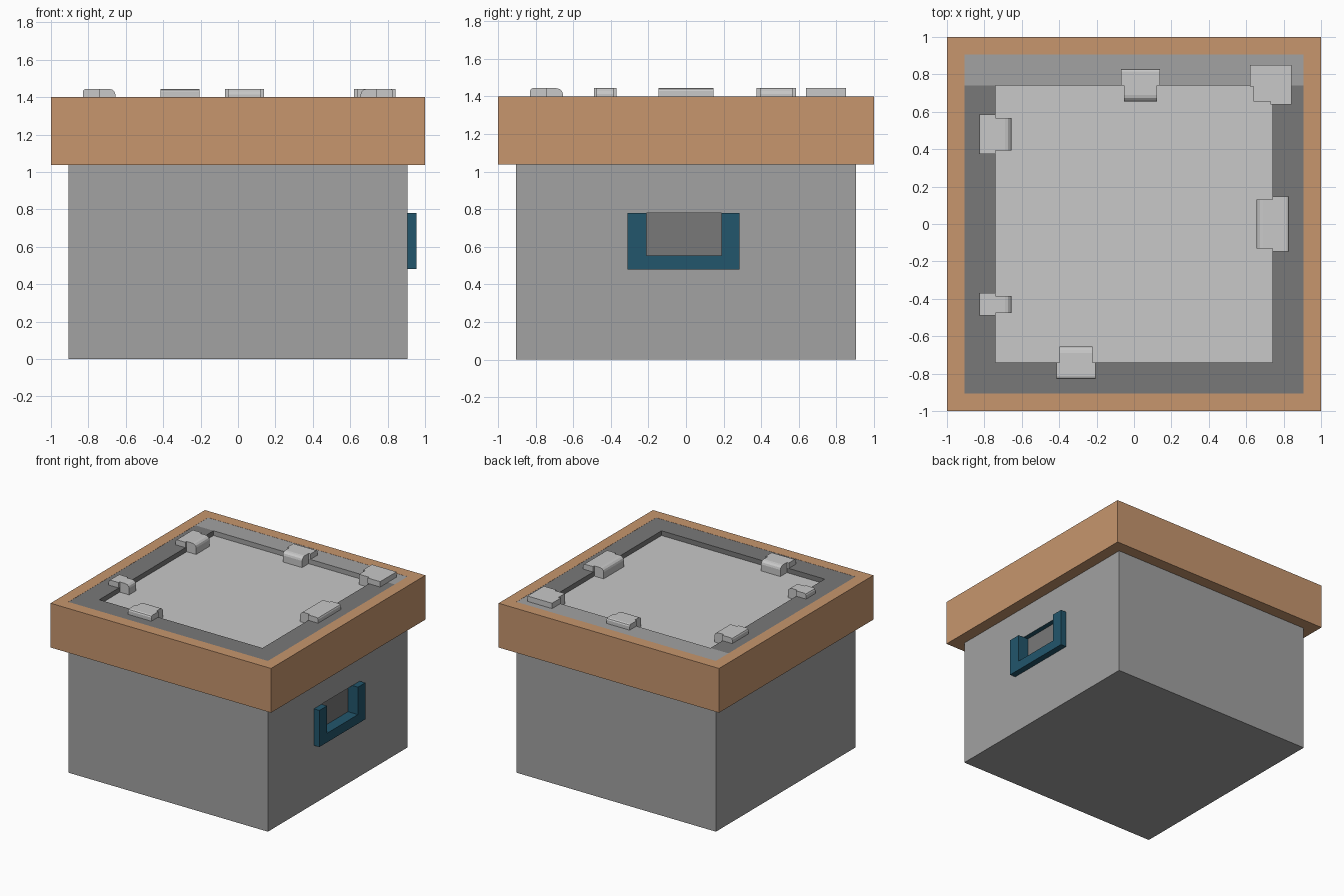
import bpy, bmesh, math
from mathutils import Matrix, Vector

if "Cube" in bpy.data.objects:
    bpy.data.objects.remove(bpy.data.objects["Cube"])


def mat(name, col):
    m = bpy.data.materials.new(name)
    m.diffuse_color = (*col, 1)
    m.use_nodes = True
    m.node_tree.nodes["Principled BSDF"].inputs["Base Color"].default_value = m.diffuse_color
    return m


wood = mat("tan", (0.57, 0.305, 0.155))
grey = mat("mid grey", (0.36, 0.36, 0.36))
dark = mat("dark grey", (0.19, 0.19, 0.19))
light = mat("light grey", (0.58, 0.58, 0.58))
blue = mat("dark teal", (0.016, 0.093, 0.15))


def finish(bm, name, *mats):
    bmesh.ops.recalc_face_normals(bm, faces=bm.faces)
    me = bpy.data.meshes.new(name)
    bm.to_mesh(me)
    bm.free()
    ob = bpy.data.objects.new(name, me)
    for m in mats:
        me.materials.append(m)
    bpy.context.collection.objects.link(ob)
    return ob


def prism(bm, pts, offset):
    """Extrude a closed 3D outline by an offset vector."""
    f = bm.faces.new([bm.verts.new(p) for p in pts])
    r = bmesh.ops.extrude_face_region(bm, geom=[f], use_keep_orig=True)
    bmesh.ops.translate(bm, vec=offset, verts=[v for v in r["geom"] if isinstance(v, bmesh.types.BMVert)])


def box(name, lo, hi, m):
    bm = bmesh.new()
    pts = [(lo[0], lo[1], lo[2]), (hi[0], lo[1], lo[2]), (hi[0], hi[1], lo[2]), (lo[0], hi[1], lo[2])]
    prism(bm, pts, (0, 0, hi[2] - lo[2]))
    return finish(bm, name, m)


B, FLOOR, TOP, OPEN = 0.905, 1.36, 1.40, 0.74

# Body with a handle recess in the right side; its top is the sunken light floor
bm = bmesh.new()


def ring(x, y0, y1, z0, z1):
    return [bm.verts.new((x, y, z)) for y, z in ((y0, z0), (y1, z0), (y1, z1), (y0, z1))]


left = ring(-B, -B, B, 0, FLOOR)
right = ring(B, -B, B, 0, FLOOR)
hole = ring(B, -0.21, 0.19, 0.555, 0.78)
back = ring(0.865, -0.21, 0.19, 0.555, 0.78)
bm.faces.new(left)
bm.faces.new(back).material_index = 3
for i in range(4):
    j = (i + 1) % 4
    side = bm.faces.new((left[i], left[j], right[j], right[i]))
    side.material_index = 1 if i == 2 else 0
    bm.faces.new((right[i], right[j], hole[j], hole[i]))
    bm.faces.new((hole[i], hole[j], back[j], back[i])).material_index = 2
finish(bm, "body", grey, light, blue, dark)

# U-shaped handle surround
bm = bmesh.new()
u = [(-0.31, 0.78), (-0.31, 0.48), (0.285, 0.48), (0.285, 0.78),
     (0.19, 0.78), (0.19, 0.555), (-0.21, 0.555), (-0.21, 0.78)]
prism(bm, [(B, y, z) for y, z in u], (0.05, 0, 0))
finish(bm, "handle_surround", blue)

# Lid rim: square ring around the top of the body
bm = bmesh.new()
loops = []
for r, z in ((1, 1.037), (1, TOP), (B, TOP), (B, 1.037)):
    loops.append([bm.verts.new((r * a, r * b, z)) for a, b in ((-1, -1), (1, -1), (1, 1), (-1, 1))])
for k in range(4):
    a, b = loops[k], loops[(k + 1) % 4]
    for i in range(4):
        j = (i + 1) % 4
        bm.faces.new((a[i], a[j], b[j], b[i]))
finish(bm, "lid_rim", wood)

# Inner frame strips, the back one paler
box("frame_back", (-B, OPEN, FLOOR), (B, B, TOP - 0.001), grey)
box("frame_front", (-B, -B, FLOOR), (B, -OPEN, TOP - 0.001), dark)
box("frame_left", (-B, -OPEN, FLOOR), (-OPEN, OPEN, TOP - 0.001), dark)
box("frame_right", (OPEN, -OPEN, FLOOR), (B, OPEN, TOP - 0.001), dark)

H = 1.444


# Clips: wide rounded outer pad on the frame, narrower tongue reaching the floor
def clip(name, angle, along, wide, narrow):
    bm = bmesh.new()
    pad = [(0, TOP), (0.09, TOP), (0.09, H - 0.015), (0.085, H - 0.005), (0.075, H), (0, H)]
    tongue = [(0, FLOOR), (0, H), (-0.05, H), (-0.067, H - 0.004), (-0.08, H - 0.015), (-0.085, H - 0.03),
              (-0.085, FLOOR)]
    for prof, w in ((pad, wide), (tongue, narrow)):
        prism(bm, [(OPEN + a, along - w / 2, z) for a, z in prof], (0, w, 0))
    bmesh.ops.transform(bm, matrix=Matrix.Rotation(math.radians(angle), 4, "Z"), verts=bm.verts)
    finish(bm, name, light)


clip("clip_right", 0, 0.0, 0.295, 0.262)
clip("clip_back", 90, -0.035, 0.21, 0.175)
clip("clip_left_rear", 180, -0.48, 0.21, 0.175)
clip("clip_left_front", 180, 0.43, 0.12, 0.09)
clip("clip_front", 270, -0.31, 0.21, 0.175)

# Corner clip: L-shaped pad with a square tongue
bm = bmesh.new()
c = [(0.62, 0.85), (0.62, 0.735), (0.64, 0.735), (0.64, 0.655), (0.73, 0.655), (0.73, 0.638), (0.843, 0.638), (0.843, 0.85)]
prism(bm, [(x, y, TOP) for x, y in c], (0, 0, H - TOP))
finish(bm, "corner_clip", light)
box("corner_clip_foot", (0.64, 0.655, FLOOR), (0.739, 0.739, TOP), light)
